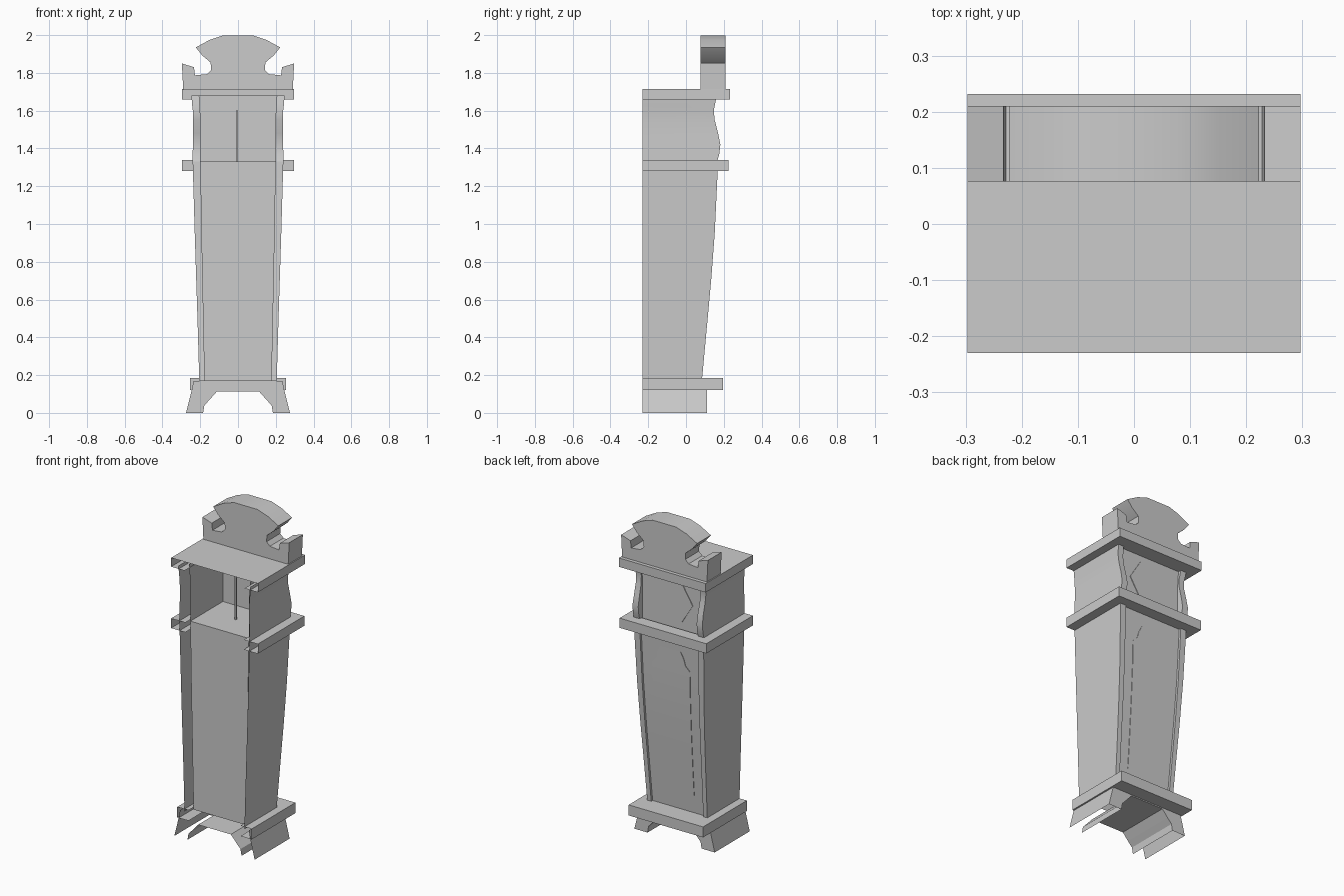
import bpy, bmesh, math

if "Cube" in bpy.data.objects:
    bpy.data.objects.remove(bpy.data.objects["Cube"])

BACK = -0.23      # open rear edge of the case
CORE = -0.18      # rear panel of the inner box


def make(name, verts, faces, smooth=False):
    me = bpy.data.meshes.new(name)
    me.from_pydata(verts, [], faces)
    bm = bmesh.new()
    bm.from_mesh(me)
    bmesh.ops.recalc_face_normals(bm, faces=bm.faces)
    bm.to_mesh(me)
    bm.free()
    ob = bpy.data.objects.new(name, me)
    bpy.context.collection.objects.link(ob)
    if smooth:
        bpy.context.view_layer.objects.active = ob
        ob.select_set(True)
        bpy.ops.object.shade_smooth_by_angle(angle=math.radians(35))
        ob.select_set(False)
    return ob


def loft(name, rows, smooth=False):
    """Join equal-length rows of points with quads."""
    n = len(rows[0])
    faces = [(r * n + i, r * n + i + 1, (r + 1) * n + i + 1, (r + 1) * n + i)
             for r in range(len(rows) - 1) for i in range(n - 1)]
    return make(name, [p for row in rows for p in row], faces, smooth)


def extrude_y(name, outline, y0, y1, smooth=False):
    """Solid from an x-z outline."""
    n = len(outline)
    verts = [(x, y, z) for y in (y0, y1) for x, z in outline]
    faces = [tuple(range(n)), tuple(range(n, 2 * n))]
    faces += [(i, (i + 1) % n, n + (i + 1) % n, n + i) for i in range(n)]
    return make(name, verts, faces, smooth)


def moulding(name, x, y1, z0, z1, xi, yi, lid=False):
    """Hollow U-shaped moulding, open at the rear; lid closes the top."""
    out = [(-x, BACK), (-x, y1), (x, y1), (x, BACK)]
    inn = [(-xi, BACK), (-xi, yi), (xi, yi), (xi, BACK)]
    verts = [(a, b, z) for z in (z0, z1) for a, b in out + inn]
    faces = []
    for i in range(3):
        faces.append((i, i + 1, i + 9, i + 8))
        faces.append((i, i + 1, i + 5, i + 4))
        if not lid:
            faces.append((i + 8, i + 9, i + 13, i + 12))
    if lid:
        faces.append((8, 9, 10, 11))
    return make(name, verts, faces)


def case_rows(table):
    """z, outer x, inner x, pilaster y, panel y -> cross-sections."""
    return [[(-xo, BACK, z), (-xo, yf, z), (-xi, yf, z), (-xi, yp, z),
             (xi, yp, z), (xi, yf, z), (xo, yf, z), (xo, BACK, z)]
            for z, xo, xi, yf, yp in table]


# Trunk: tapering sides, corner pilasters and recessed front
trunk = [(0.17, 0.205, 0.178, 0.084, 0.070), (0.45, 0.213, 0.184, 0.110, 0.096),
         (0.70, 0.221, 0.189, 0.133, 0.119), (0.95, 0.229, 0.194, 0.152, 0.138),
         (1.33, 0.240, 0.200, 0.170, 0.156)]
loft("trunk_case", case_rows(trunk), True)
loft("trunk_inner_box", [[(-xi, yp, z), (-xi, CORE, z), (xi, CORE, z), (xi, yp, z)]
                         for z, xo, xi, yf, yp in trunk])
make("hood_floor", [(-0.2, CORE, 1.33), (0.2, CORE, 1.33), (0.2, 0.156, 1.33), (-0.2, 0.156, 1.33)],
     [(0, 1, 2, 3)])

# Trunk door with stepped top, just proud of the front
def front_y(z):
    for a, b in zip(trunk, trunk[1:]):
        if z <= b[0]:
            return a[4] + (b[4] - a[4]) * (z - a[0]) / (b[0] - a[0])

door = [(0.30, 0.115), (0.45, 0.117), (0.70, 0.122), (0.95, 0.127), (1.09, 0.13),
        (1.12, 0.10), (1.16, 0.09), (1.20, 0.07)]
loft("trunk_door", [[(-w, front_y(z), z), (-w, front_y(z) + 0.003, z),
                     (w, front_y(z) + 0.003, z), (w, front_y(z), z)] for z, w in door], True)

# Hood: wavy pilasters around the dial panel
hood = [(1.33, 0.240, 0.200, 0.165, 0.138), (1.37, 0.240, 0.200, 0.176, 0.138),
        (1.42, 0.239, 0.200, 0.182, 0.138), (1.48, 0.237, 0.200, 0.170, 0.138),
        (1.55, 0.237, 0.201, 0.152, 0.138), (1.60, 0.239, 0.203, 0.147, 0.138),
        (1.64, 0.244, 0.206, 0.155, 0.138), (1.68, 0.246, 0.208, 0.162, 0.138)]
loft("hood_case", case_rows(hood), True)
for s in (-1, 1):
    loft("hood_inner_wall", [[(s * h[2], CORE, h[0]), (s * h[2], h[4], h[0])] for h in hood])

# Six-sided dial and the thin rod inside the hood
extrude_y("dial", [(0.145 * math.cos(i * math.pi / 3), 1.5 + 0.135 * math.sin(i * math.pi / 3))
                   for i in range(6)], 0.138, 0.142)
extrude_y("hood_rod", [(-0.01, 1.33), (0, 1.33), (0, 1.6), (-0.01, 1.6)], -0.02, -0.01)

# Mouldings
moulding("cornice", 0.297, 0.232, 1.66, 1.715, 0.205, 0.136, lid=True)
moulding("waist_moulding", 0.297, 0.225, 1.28, 1.34, 0.2, 0.15)
moulding("base_moulding", 0.255, 0.197, 0.12, 0.185, 0.178, 0.07)

# Bracket base: flared feet and arch, open at rear and underneath
half = [(0.235, 0.17), (0.245, 0.12), (0.275, 0.0), (0.185, 0.0), (0.178, 0.04),
        (0.150, 0.07), (0.112, 0.113)]
base = half + [(-x, z) for x, z in reversed(half)]
n = len(base)
feet_faces = [(i, i + 1, n + i + 1, n + i) for i in range(n - 1) if i not in (2, n - 4)]
feet_faces.append(tuple(range(n, 2 * n)))
make("bracket_base", [(x, y, z) for y in (BACK, 0.112) for x, z in base], feet_faces)

# Pediment with scrolled horns
half = [(0.29, 1.71), (0.297, 1.85), (0.233, 1.83), (0.228, 1.787), (0.165, 1.793),
        (0.142, 1.815), (0.145, 1.855), (0.19, 1.893), (0.223, 1.935), (0.15, 1.975),
        (0.08, 1.998)]
extrude_y("pediment", half + [(-x, z) for x, z in reversed(half)], 0.076, 0.21, True)
